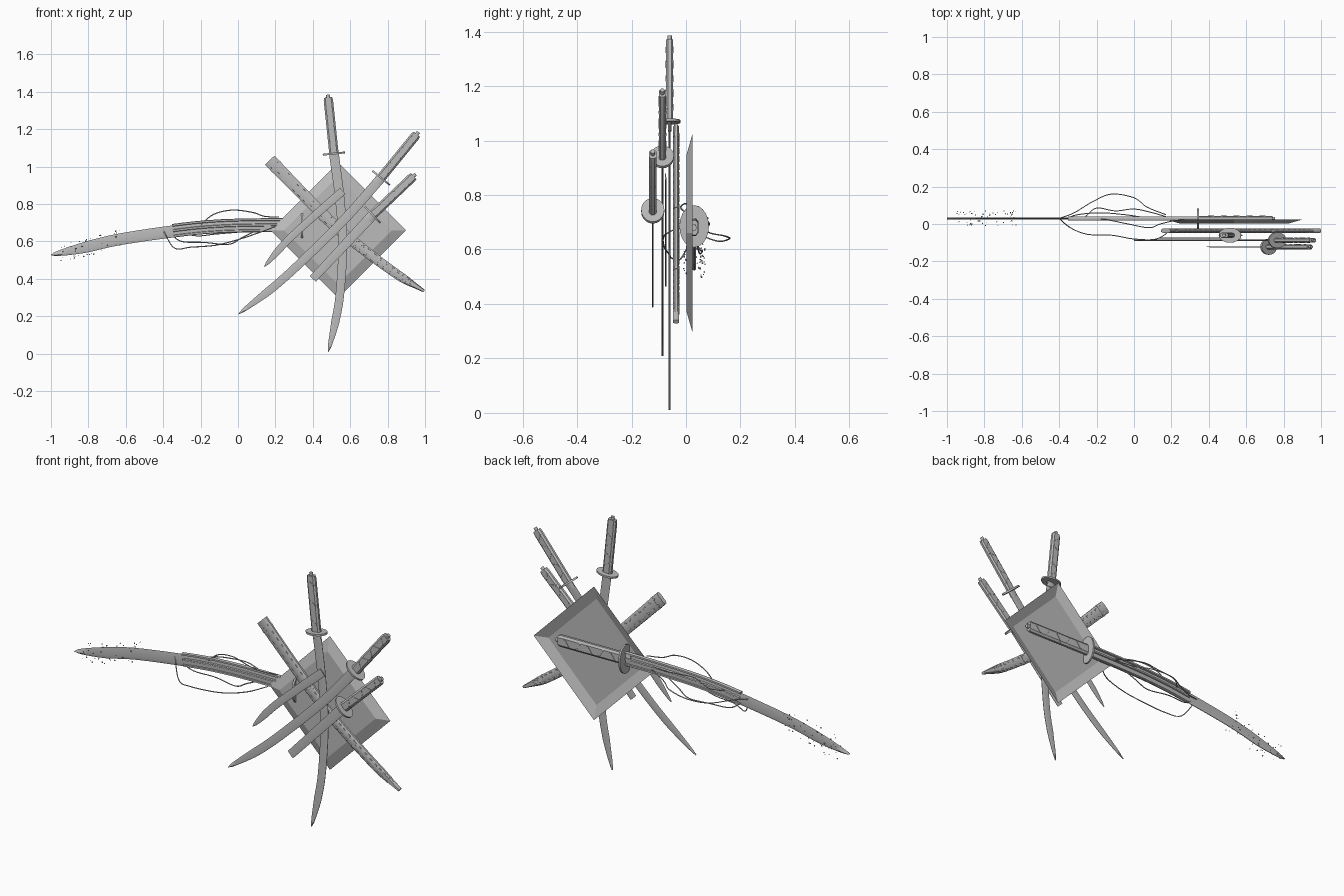
import bpy, bmesh, math, random
from mathutils import Vector
from mathutils.geometry import interpolate_bezier

random.seed(4)
cube = bpy.data.objects.get("Cube")
if cube:
    bpy.data.objects.remove(cube)

steel = bpy.data.materials.new("plain_grey")
steel.use_nodes = True
grey = (0.5, 0.5, 0.5, 1)
steel.diffuse_color = grey
steel.node_tree.nodes["Principled BSDF"].inputs["Base Color"].default_value = grey


def finish(name, bm, smooth=True):
    bmesh.ops.recalc_face_normals(bm, faces=bm.faces)
    mesh = bpy.data.meshes.new(name)
    bm.to_mesh(mesh)
    bm.free()
    mesh.materials.append(steel)
    obj = bpy.data.objects.new(name, mesh)
    bpy.context.collection.objects.link(obj)
    if smooth:
        bpy.ops.object.select_all(action='DESELECT')
        obj.select_set(True)
        bpy.context.view_layer.objects.active = obj
        bpy.ops.object.shade_smooth_by_angle(angle=math.radians(35))
    return obj


def spline(points, steps=6):
    """Smooth path through the points."""
    pts = [Vector(p) for p in points]
    if len(pts) < 3:
        return pts
    ext = [2 * pts[0] - pts[1]] + pts + [2 * pts[-1] - pts[-2]]
    out = []
    for a, b, c, d in zip(ext, ext[1:], ext[2:], ext[3:]):
        out += interpolate_bezier(b, b + (c - a) / 6, c - (d - b) / 6, c, steps + 1)[:-1]
    return out + [pts[-1]]


def loft(name, path, size, section, offset=0.0):
    """Sweep a unit section along a path lying in an upright plane; size(t) = (width, thickness)."""
    bm = bmesh.new()
    rings = []
    last = len(path) - 1
    for i, p in enumerate(path):
        d = (path[min(i + 1, last)] - path[max(i - 1, 0)]).normalized()
        side = Vector((-d.z, 0, d.x))
        w, t = size(i / last)
        rings.append([bm.verts.new(p + side * (offset + u * w / 2) + Vector((0, v * t / 2, 0)))
                      for u, v in section])
    n = len(section)
    for r, s in zip(rings, rings[1:]):
        for k in range(n):
            bm.faces.new((r[k], r[(k + 1) % n], s[(k + 1) % n], s[k]))
    bm.faces.new(rings[0])
    bm.faces.new(rings[-1])
    return finish(name, bm)


def ellipse(n, turn=0.0):
    return [(math.cos(math.tau * (k + turn) / n), math.sin(math.tau * (k + turn) / n)) for k in range(n)]


BLADE = [(1, 0.3), (0.5, 1), (-1, 0), (0.5, -1), (1, -0.3)]
OVAL = ellipse(20)
GRIP = [(1, 0.45), (0.65, 1), (-0.65, 1), (-1, 0.45), (-1, -0.45), (-0.65, -1), (0.65, -1), (1, -0.45)]


def v3(points, y):
    return [Vector((x, y, z)) for x, z in points]


def blade(name, points, y, width, thick, tip=True):
    def size(t):
        w = width * (1 - 0.2 * t)
        if tip and t > 0.8:
            w *= math.sqrt(max(1 - (t - 0.8) / 0.2, 0)) * 0.97 + 0.03
        return w, thick
    return loft(name, spline(v3(points, y), 8), size, BLADE)


def hilt(name, pommel, guard, y, width, thick, guard_size):
    """Grip with wrap ridges, end knob, collar and oval guard."""
    a, b = v3([pommel, guard], y)
    d = (b - a).normalized()
    length = (b - a).length
    loft(name + "_grip", [a + d * 0.015, a + d * 0.03, b],
         lambda t: (width * (0.86 if t == 0 else 1), thick), GRIP)
    loft(name + "_pommel", [a, a + d * 0.02], lambda t: (width * 0.4, thick * 0.6), OVAL)
    for k in range(1, 6):
        c = a + d * (length * k / 6)
        tilt = Vector((-d.z, 0, d.x)) * 0.002 * (-1) ** k
        loft(f"{name}_wrap_{k}", [c - d * 0.003 - tilt, c + d * 0.003 + tilt],
             lambda t: (width * 1.06, thick * 1.12), GRIP)
    loft(name + "_guard", [b - d * 0.005, b + d * 0.005], lambda t: guard_size, OVAL)
    loft(name + "_collar", [b, b + d * 0.035], lambda t: (width * 0.95, thick * 0.5), GRIP)


# Diamond plaque: hollow shell with sloped rim, open at the back
bm = bmesh.new()
rim, panel = [[bm.verts.new((0.535 + r * u, y, 0.66 + r * v)) for u, v in ellipse(4)]
              for r, y in ((0.362, 0.023), (0.288, 0.002))]
bm.faces.new(panel)
for k in range(4):
    bm.faces.new((rim[k], rim[(k + 1) % 4], panel[(k + 1) % 4], panel[k]))
finish("plaque", bm, False)

# Upright sword
hilt("upright_sword", (0.48, 1.385), (0.513, 1.07), -0.06, 0.05, 0.026, (0.12, 0.08))
blade("upright_blade", [(0.513, 1.07), (0.545, 0.82), (0.56, 0.58), (0.545, 0.32), (0.52, 0.17), (0.483, 0.01)],
      -0.06, 0.052, 0.007)

# Long slanted sword
hilt("slanted_sword", (0.965, 1.185), (0.765, 0.94), -0.087, 0.05, 0.026, (0.12, 0.085))
blade("slanted_blade", [(0.765, 0.94), (0.58, 0.73), (0.38, 0.53), (0.2, 0.365), (0, 0.21)], -0.087, 0.052, 0.007)

# Broken sword and its loose point
hilt("broken_sword", (0.95, 0.96), (0.72, 0.742), -0.122, 0.05, 0.026, (0.12, 0.085))
blade("broken_blade", [(0.72, 0.742), (0.56, 0.57), (0.40, 0.40)], -0.122, 0.055, 0.006, False)
blade("broken_point", [(0.56, 0.87), (0.4, 0.73), (0.26, 0.6), (0.14, 0.465)], -0.075, 0.045, 0.006)

# Sheathed sword without guard, studded along one edge
sheath = spline(v3([(0.17, 1.035), (0.34, 0.86), (0.51, 0.69), (0.66, 0.565), (0.85, 0.425), (0.995, 0.335)], -0.036))


def sheath_size(t):
    return (0.07 - 0.025 * t) * (1 if t < 0.85 else 1 - 4.5 * (t - 0.85)), 0.022


loft("sheath", sheath, sheath_size, GRIP)
for row, side in (("upper", 1), ("lower", -1)):
    for k in range(1, len(sheath) - 3):
        p, d = sheath[k], (sheath[k + 1] - sheath[k]).normalized()
        w = sheath_size(k / (len(sheath) - 1))[0]
        loft(f"sheath_{row}_stud_{k}", [p - d * 0.008, p + d * 0.008], lambda t: (0.012, 0.025),
             GRIP, side * w * 0.27)
for k in (1, 10, 20):
    loft(f"sheath_band_{k}", [sheath[k], sheath[k].lerp(sheath[k + 1], 0.4)],
         lambda t: (sheath_size(k / 30)[0] * 1.04, 0.025), GRIP)

# Great sword behind the plaque
hilt("great_sword", (0.755, 0.68), (0.342, 0.685), 0.03, 0.062, 0.028, (0.155, 0.108))
great = [(0.342, 0.685), (0.1, 0.684), (-0.1, 0.678), (-0.3, 0.66), (-0.63, 0.612), (-0.84, 0.563), (-1, 0.528)]
blade("great_blade", great, 0.03, 0.072, 0.012)
for name, shift in (("upper", 0.033), ("middle", 0.004), ("lower", -0.026)):
    loft(f"great_blade_{name}_rib", spline(v3(great[:5], 0.03))[:-5], lambda t: (0.014, 0.02), GRIP, -shift)

# Loose strands drifting around the great blade
strands = [
    [(-0.4, 0.03, 0.665), (-0.32, 0.06, 0.65), (-0.22, 0.12, 0.63), (-0.12, 0.16, 0.64),
     (0, 0.14, 0.65), (0.07, 0.09, 0.66), (0.17, 0.05, 0.68)],
    [(-0.26, 0.04, 0.68), (-0.2, 0.085, 0.69), (-0.1, 0.07, 0.715), (0, 0.08, 0.715), (0.1, 0.06, 0.7), (0.2, 0.03, 0.69)],
    [(-0.4, 0.03, 0.66), (-0.34, -0.02, 0.565), (-0.25, -0.055, 0.57), (-0.12, -0.06, 0.58),
     (0, -0.08, 0.61), (0.12, -0.08, 0.65), (0.2, -0.03, 0.68)],
    [(-0.2, 0.03, 0.69), (-0.13, 0.02, 0.745), (-0.03, 0, 0.768), (0.08, -0.02, 0.755), (0.14, 0, 0.735), (0.22, 0.02, 0.73)],
    [(-0.36, 0.03, 0.64), (-0.3, 0.05, 0.6), (-0.18, 0.06, 0.595), (-0.05, 0.05, 0.585), (0.02, 0.04, 0.62), (0.1, 0.03, 0.66)],
]
for k, pts in enumerate(strands):
    loft(f"strand_{k + 1}", spline(pts), lambda t: (0.006, 0.006), ellipse(6))

# Small shards scattered near the great blade's point
bm = bmesh.new()
for _ in range(60):
    x = random.uniform(-0.95, -0.62)
    made = bmesh.ops.create_icosphere(bm, subdivisions=1, radius=random.uniform(0.002, 0.0045))
    z = 0.528 + (x + 1) * 0.235
    move = Vector((x, 0.03 + random.uniform(-0.04, 0.04), z + random.uniform(-0.05, 0.05)))
    bmesh.ops.translate(bm, verts=made["verts"], vec=move)
finish("shards", bm, False)
